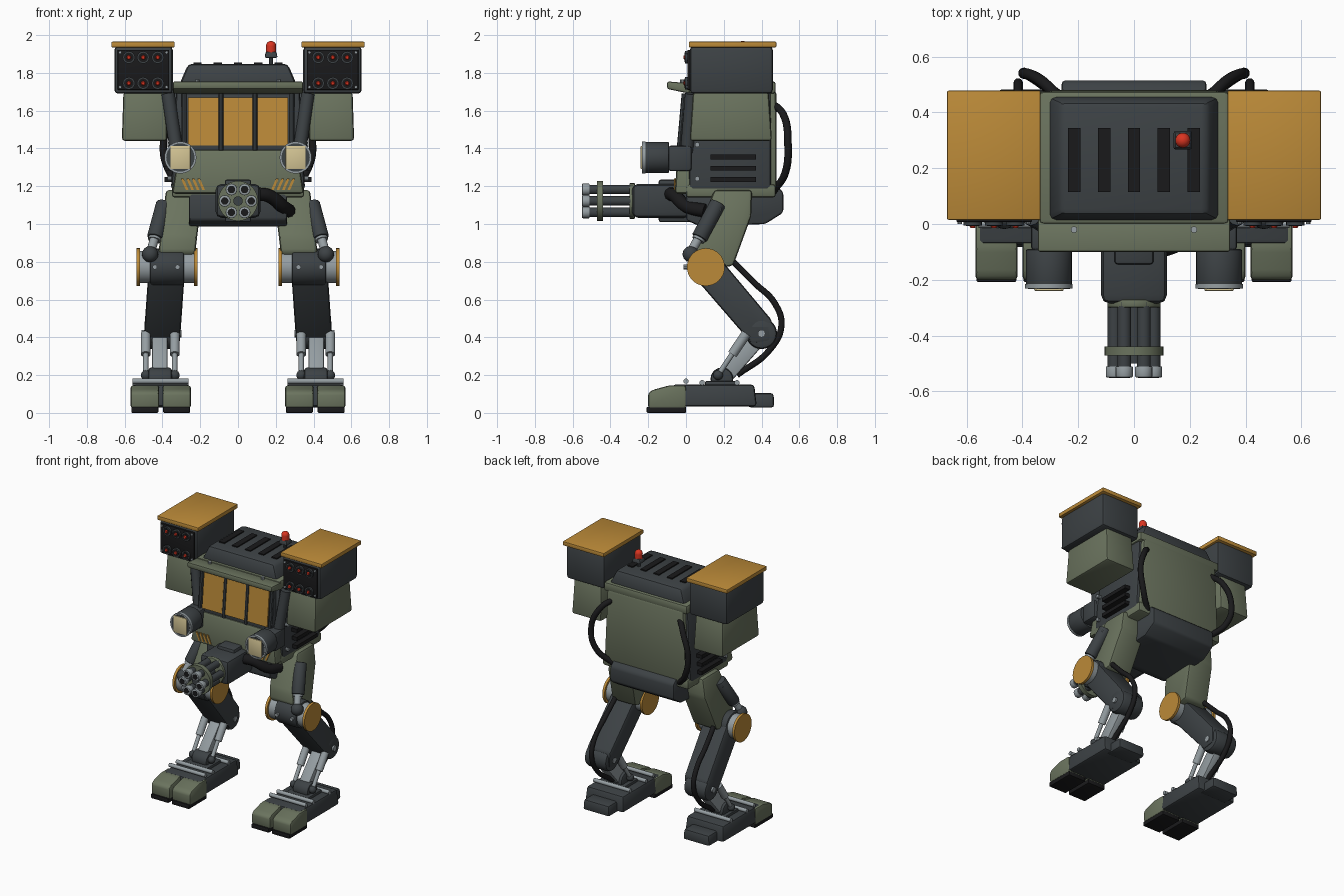
import bpy, bmesh, math
from mathutils import Vector, Matrix

if "Cube" in bpy.data.objects:
    bpy.data.objects.remove(bpy.data.objects["Cube"])


def material(name, rgb):
    m = bpy.data.materials.new(name)
    m.diffuse_color = (*rgb, 1)
    m.use_nodes = True
    m.node_tree.nodes["Principled BSDF"].inputs["Base Color"].default_value = m.diffuse_color
    return m


GREEN = material("olive green", (0.145, 0.172, 0.112))
DARK = material("dark grey", (0.046, 0.054, 0.059))
AMBER = material("amber", (0.50, 0.255, 0.04))
SILVER = material("silver", (0.30, 0.34, 0.36))
BLACK = material("black", (0.010, 0.010, 0.011))
CREAM = material("lamp cream", (0.66, 0.56, 0.30))
RED = material("red", (0.70, 0.035, 0.015))


def finish(bm, name, mat, mirror=False, bevel=0.0, segs=2):
    if bevel:
        bmesh.ops.bevel(bm, geom=bm.edges[:], offset=bevel, segments=segs,
                        affect='EDGES', profile=0.5, clamp_overlap=True)
    bmesh.ops.recalc_face_normals(bm, faces=bm.faces[:])
    me = bpy.data.meshes.new(name)
    bm.to_mesh(me)
    bm.free()
    me.materials.append(mat)
    ob = bpy.data.objects.new(name, me)
    bpy.context.collection.objects.link(ob)
    if mirror:
        ob.modifiers.new("Mirror", 'MIRROR')
    return ob


def box(name, mat, x, y, z, bevel=0.012, taper=(1, 1), mirror=False):
    """Box from (low, high) ranges; taper scales the top face."""
    bm = bmesh.new()
    bmesh.ops.create_cube(bm, size=1)
    for v in bm.verts:
        t = taper if v.co.z > 0 else (1, 1)
        v.co = ((x[0] + x[1]) / 2 + v.co.x * (x[1] - x[0]) * t[0],
                (y[0] + y[1]) / 2 + v.co.y * (y[1] - y[0]) * t[1],
                (z[0] + z[1]) / 2 + v.co.z * (z[1] - z[0]))
    return finish(bm, name, mat, mirror, bevel)


def extrude(name, mat, pts, lo, hi, axis='x', bevel=0.0, mirror=False, shear=0.0, z_ref=0.0):
    """Profile (y,z) pushed along x, or (x,z) along y; shear leans x outward going down."""
    bm = bmesh.new()
    rings = []
    for d in (lo, hi):
        if axis == 'x':
            rings.append([bm.verts.new((d + shear * (z_ref - b), a, b)) for a, b in pts])
        else:
            rings.append([bm.verts.new((a, d, b)) for a, b in pts])
    n = len(pts)
    bm.faces.new(rings[0])
    bm.faces.new(rings[1][::-1])
    for i in range(n):
        j = (i + 1) % n
        bm.faces.new((rings[0][i], rings[1][i], rings[1][j], rings[0][j]))
    return finish(bm, name, mat, mirror, bevel)


def rod(name, mat, a, b, r, r2=None, mirror=False, sides=24, bevel=0.0):
    a, b = Vector(a), Vector(b)
    bm = bmesh.new()
    m = Matrix.Translation((a + b) / 2) @ (b - a).to_track_quat('Z', 'Y').to_matrix().to_4x4()
    bmesh.ops.create_cone(bm, cap_ends=True, segments=sides, radius1=r,
                          radius2=r if r2 is None else r2, depth=(b - a).length, matrix=m)
    if bevel:
        rim = [e for e in bm.edges if any(len(f.verts) > 4 for f in e.link_faces)]
        bmesh.ops.bevel(bm, geom=rim, offset=bevel, segments=2, affect='EDGES', profile=0.5)
    return finish(bm, name, mat, mirror)


def ball(name, mat, c, r, mirror=False):
    bm = bmesh.new()
    bmesh.ops.create_uvsphere(bm, u_segments=20, v_segments=12, radius=r,
                              matrix=Matrix.Translation(c))
    return finish(bm, name, mat, mirror)


def hose(name, pts, r, both=True):
    for s in ((1, -1) if both else (1,)):
        cu = bpy.data.curves.new(name, 'CURVE')
        cu.dimensions, cu.bevel_depth, cu.bevel_resolution = '3D', r, 3
        cu.use_fill_caps = True
        sp = cu.splines.new('BEZIER')
        sp.bezier_points.add(len(pts) - 1)
        for p, c in zip(sp.bezier_points, pts):
            p.co = (c[0] * s, c[1], c[2])
            p.handle_left_type = p.handle_right_type = 'AUTO'
        cu.materials.append(BLACK)
        bpy.context.collection.objects.link(bpy.data.objects.new(name, cu))


# --- hull ---
box("hull_core", DARK, (-.355, .355), (.015, .45), (1.18, 1.72), .02, (.92, 1))
box("hull_back_panel", GREEN, (-.335, .335), (.40, .48), (1.18, 1.71), .02, (.93, .95))
box("hull_belly_band", GREEN, (-.35, .35), (.0, .475), (1.14, 1.21), .015)
box("hull_nose", GREEN, (-.35, .35), (-.06, .10), (1.16, 1.395), .02, (.89, .8))
box("hull_cap", GREEN, (-.34, .34), (.0, .475), (1.69, 1.755), .015)
extrude("brow", GREEN, [(-.10, 1.715), (-.10, 1.755), (.02, 1.745), (.02, 1.69)], -.345, .345, bevel=.01)
box("roof", DARK, (-.31, .31), (.01, .46), (1.74, 1.848), .022, (.85, .9))
extrude("pelvis", DARK, [(0, 1.17), (0, 1.02), (.08, .985), (.42, 1.0), (.515, 1.06), (.515, 1.17),
                         (.48, 1.2)], -.26, .26, bevel=.015)
for i in range(5):
    x = (i - 2) * .107
    box("roof_vent", BLACK, (x - .022, x + .022), (.115, .345), (1.842, 1.856), 0)
for z in (1.235, 1.295, 1.355):
    box("side_vent", BLACK, (.34, .388), (.13, .37), (z - .013, z + .013), 0, mirror=True)
for z in (1.24, 1.42):
    rod("side_bolt", SILVER, (.33, .06, z), (.372, .06, z), .013, mirror=True, sides=10)
rod("brow_bolt", SILVER, (.215, -.02, 1.74), (.215, -.02, 1.766), .012, mirror=True, sides=10)

# --- windscreen ---
extrude("windscreen_frame", DARK, [(-.035, 1.385), (-.005, 1.69), (.06, 1.69), (.06, 1.385)], -.30, .30, bevel=.006)
for x0, x1 in ((-.265, -.103), (-.078, .078), (.103, .265)):
    extrude("window_pane", AMBER, [(-.040, 1.415), (-.016, 1.67), (-.006, 1.67), (-.03, 1.415)], x0, x1)
for x in (-.09, .09, -.285, .285):
    rod("window_bar", DARK, (x, -.037, 1.39), (x, -.010, 1.69), .013, sides=8)
rod("window_pillar", DARK, (.325, .005, 1.38), (.37, .03, 1.69), .035, mirror=True, sides=12)

# --- hazard stripes on the nose ---
for i in range(4):
    x = .175 + i * .029
    extrude("hazard_stripe", AMBER, [(x, 1.18), (x + .014, 1.18), (x + .04, 1.24), (x + .026, 1.24)],
            -.063, -.0545, 'y', mirror=True)

# --- headlights ---
box("headlight_mount", DARK, (.25, .37), (-.095, .03), (1.28, 1.415), .015, mirror=True)
rod("headlight_shell", DARK, (.305, -.09, 1.352), (.305, -.225, 1.352), .083, mirror=True, sides=28, bevel=.008)
rod("headlight_ring", SILVER, (.305, -.215, 1.352), (.305, -.232, 1.352), .085, mirror=True, sides=28)
rod("headlight_face", DARK, (.305, -.225, 1.352), (.305, -.2335, 1.352), .075, mirror=True, sides=28)
box("headlight_lens", CREAM, (.252, .358), (-.24, -.231), (1.29, 1.414), .004, mirror=True)

# --- beacon ---
rod("beacon_stem", DARK, (.175, .3, 1.84), (.175, .3, 1.89), .012, sides=10)
box("beacon_base", DARK, (.14, .21), (.265, .335), (1.88, 1.912), .008, (.8, .8))
rod("beacon_lamp", RED, (.175, .3, 1.905), (.175, .3, 1.942), .027)
ball("beacon_dome", RED, (.175, .3, 1.942), .027)

# --- shoulders and missile pods ---
rod("shoulder_joint", DARK, (.29, .24, 1.62), (.42, .24, 1.62), .11, mirror=True)
box("shoulder_block", GREEN, (.375, .615), (.02, .455), (1.44, 1.70), .016, (.93, .92), True)
box("pod_body", DARK, (.345, .655), (.02, .46), (1.69, 1.94), .02, mirror=True)
box("pod_lid", AMBER, (.335, .67), (.015, .478), (1.935, 1.965), .005, mirror=True)
box("pod_face", BLACK, (.365, .637), (.008, .03), (1.71, 1.922), .003, mirror=True)
for x in (.425, .502, .578):
    for z in (1.745, 1.882):
        rod("missile_tube", DARK, (x, .02, z), (x, -.006, z), .033, mirror=True, sides=16)
        rod("missile_bore", BLACK, (x, .0, z), (x, -.008, z), .025, mirror=True, sides=16)
        rod("missile_tip", RED, (x, .0, z), (x, -.014, z), .017, .008, mirror=True, sides=12)
for x in (.378, .624):
    for z in (1.725, 1.908):
        rod("pod_bolt", SILVER, (x, .02, z), (x, .0, z), .008, mirror=True, sides=8)

# --- rotary gun ---
GZ = 1.122
box("gun_mount", DARK, (-.07, .07), (-.145, .03), (1.01, 1.235), .012)
box("gun_housing", DARK, (-.118, .118), (-.285, .02), (1.033, 1.212), .03)
rod("gun_collar", GREEN, (0, -.27, GZ), (0, -.30, GZ), .095, bevel=.006)
rod("gun_spindle", DARK, (0, -.28, GZ), (0, -.50, GZ), .025)
rod("barrel_clamp", GREEN, (0, -.44, GZ), (0, -.472, GZ), .106, sides=28)
for i in range(6):
    a = math.radians(60 * i)
    x, z = .07 * math.cos(a), GZ + .07 * math.sin(a)
    rod("gun_barrel", DARK, (x, -.28, z), (x, -.52, z), .025, sides=16)
    rod("gun_muzzle", SILVER, (x, -.51, z), (x, -.55, z), .031, sides=16, bevel=.004)
    rod("gun_bore", BLACK, (x, -.53, z), (x, -.5515, z), .02, sides=12)
hose("ammo_feed", [(.08, -.09, 1.16), (.16, -.06, 1.15), (.24, .01, 1.09), (.27, .10, 1.07)], .036, False)

# --- back hoses ---
hose("back_hose", [(.27, .455, 1.64), (.335, .515, 1.58), (.395, .54, 1.42), (.36, .525, 1.27),
                   (.27, .46, 1.17)], .02)

# --- thighs and knees ---
extrude("thigh", GREEN, [(.15, 1.18), (.35, 1.18), (.345, 1.04), (.25, .78), (.15, .76), (.04, .85), (.05, .93)],
        .19, .385, bevel=.018, mirror=True, shear=.12, z_ref=1.15)
KY, KZ = .105, .772
rod("knee_housing", DARK, (.285, KY, KZ), (.468, KY, KZ), .098, mirror=True, sides=28, bevel=.015)
rod("knee_hub", SILVER, (.23, KY, KZ), (.525, KY, KZ), .085, mirror=True, sides=28)
for x in (.215, .52):
    rod("knee_disc", AMBER, (x, KY, KZ), (x + .018, KY, KZ), .1, mirror=True, sides=32)
for x in (.32, .44):
    rod("knee_bolt", SILVER, (x, .03, KZ), (x, -.012, KZ), .013, mirror=True, sides=10)
rod("hip_piston_sleeve", DARK, (.39, .17, 1.11), (.44, .07, .925), .043, mirror=True, bevel=.008)
rod("hip_piston_rod", SILVER, (.435, .08, .95), (.465, .02, .84), .024, mirror=True, sides=16)
rod("hip_piston_ring", SILVER, (.436, .078, .94), (.443, .064, .914), .034, mirror=True)
rod("hip_pin", SILVER, (.34, .17, 1.08), (.43, .17, 1.08), .016, mirror=True, sides=12)
ball("hip_piston_ball", DARK, (.465, .025, .84), .043, True)

# --- shins and ankles ---
extrude("shin", DARK, [(.17, .83), (.455, .49), (.45, .38), (.35, .365), (.06, .70), (.06, .78)],
        .28, .473, bevel=.018, mirror=True, shear=.07, z_ref=.77)
rod("hock_joint", DARK, (.315, .40, .42), (.495, .40, .42), .082, mirror=True, sides=28, bevel=.02)
rod("hock_pin", SILVER, (.30, .40, .42), (.51, .40, .42), .02, mirror=True, sides=12)
extrude("shank", SILVER, [(.365, .45), (.435, .39), (.225, .15), (.155, .21)], .372, .455, bevel=.01, mirror=True)
for x in (.335, .488):
    rod("ankle_piston_sleeve", SILVER, (x, .32, .42), (x, .245, .31), .026, mirror=True, sides=16)
    rod("ankle_piston_rod", SILVER, (x, .25, .32), (x, .17, .20), .014, mirror=True, sides=12)
    ball("ankle_piston_ball", DARK, (x, .17, .20), .026, True)
rod("ankle_joint", DARK, (.35, .19, .18), (.475, .19, .18), .06, mirror=True, bevel=.015)
hose("leg_hose", [(.40, .25, .80), (.41, .36, .69), (.415, .47, .58), (.415, .505, .46), (.415, .44, .33),
                  (.41, .27, .20)], .017)

# --- feet ---
box("foot_body", DARK, (.25, .565), (-.085, .375), (.035, .15), .016, (.95, .94), True)
box("foot_heel", DARK, (.30, .515), (.33, .467), (.028, .105), .015, (.95, .95), True)
box("ankle_plate", DARK, (.32, .50), (.10, .28), (.14, .168), .008, mirror=True)
for y, z in ((0, .168), (.085, .16), (.27, .16)):
    rod("foot_bar", SILVER, (.262, y, z), (.558, y, z), .014, mirror=True, sides=12)
for x in (.25, .418):
    extrude("toe", GREEN, [(-.2, .025), (-.2, .105), (-.175, .122), (-.09, .145), (0, .145), (0, .025)],
            x, x + .150, bevel=.012, mirror=True)
    box("toe_sole", BLACK, (x + .004, x + .146), (-.208, .0), (0, .032), .005, mirror=True)

# --- smooth shading with sharp edges kept ---
meshes = [o for o in bpy.data.objects if o.type == 'MESH']
for o in meshes:
    o.select_set(True)
bpy.context.view_layer.objects.active = meshes[0]
bpy.ops.object.shade_smooth_by_angle(angle=math.radians(35))
